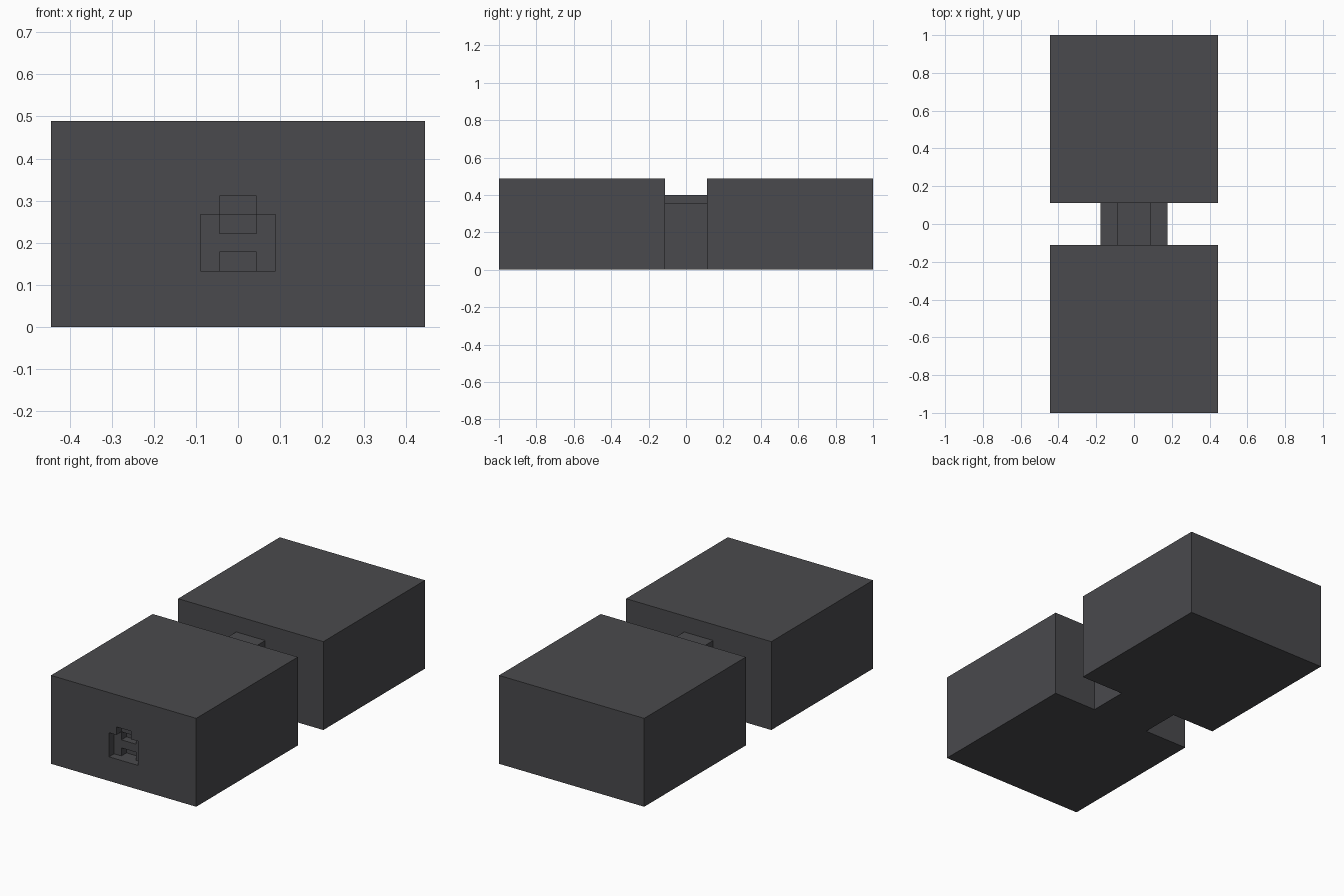
import bpy

U = 2 / 45  # one grid step of the design

cube = bpy.data.objects.get("Cube")
if cube:
    bpy.data.objects.remove(cube, do_unlink=True)

grey = bpy.data.materials.new("dark_grey")
grey.use_nodes = True
colour = (0.068, 0.068, 0.074, 1)
grey.diffuse_color = colour
grey.node_tree.nodes["Principled BSDF"].inputs["Base Color"].default_value = colour


def box(name, half_width, y0, y1, z0, z1):
    """Box centred on x = 0, measured in grid steps."""
    bpy.ops.mesh.primitive_cube_add(size=1, location=(0, (y0 + y1) / 2 * U, (z0 + z1) / 2 * U))
    ob = bpy.context.object
    ob.name = name
    ob.scale = (2 * half_width * U, (y1 - y0) * U, (z1 - z0) * U)
    bpy.ops.object.transform_apply(location=True, rotation=False, scale=True)
    ob.data.materials.append(grey)
    return ob


def cut(target, *size):
    """Subtract a box from the target."""
    cutter = box("cutter", *size)
    cutter.hide_render = True
    mod = target.modifiers.new("cut", 'BOOLEAN')
    mod.operation = 'DIFFERENCE'
    mod.solver = 'EXACT'
    mod.object = cutter
    bpy.context.view_layer.objects.active = target
    bpy.ops.object.modifier_apply(modifier=mod.name)
    bpy.data.objects.remove(cutter, do_unlink=True)


# Two large blocks
front_block = box("front_block", 10, -22.5, -2.5, 0, 11)
box("back_block", 10, 2.5, 22.5, 0, 11)

# Neck with raised rib between the blocks
box("neck", 4, -2.5, 2.5, 0, 8)
box("neck_rib", 2, -2.5, 2.5, 8, 9)

# Socket: shallow recess, key notch above, two deeper pockets
cut(front_block, 2, -23.5, -21.5, 3, 6)
cut(front_block, 1, -23.5, -21.5, 5, 7)
cut(front_block, 1, -23, -20.5, 5, 6)
cut(front_block, 1, -23, -20.5, 3, 4)
